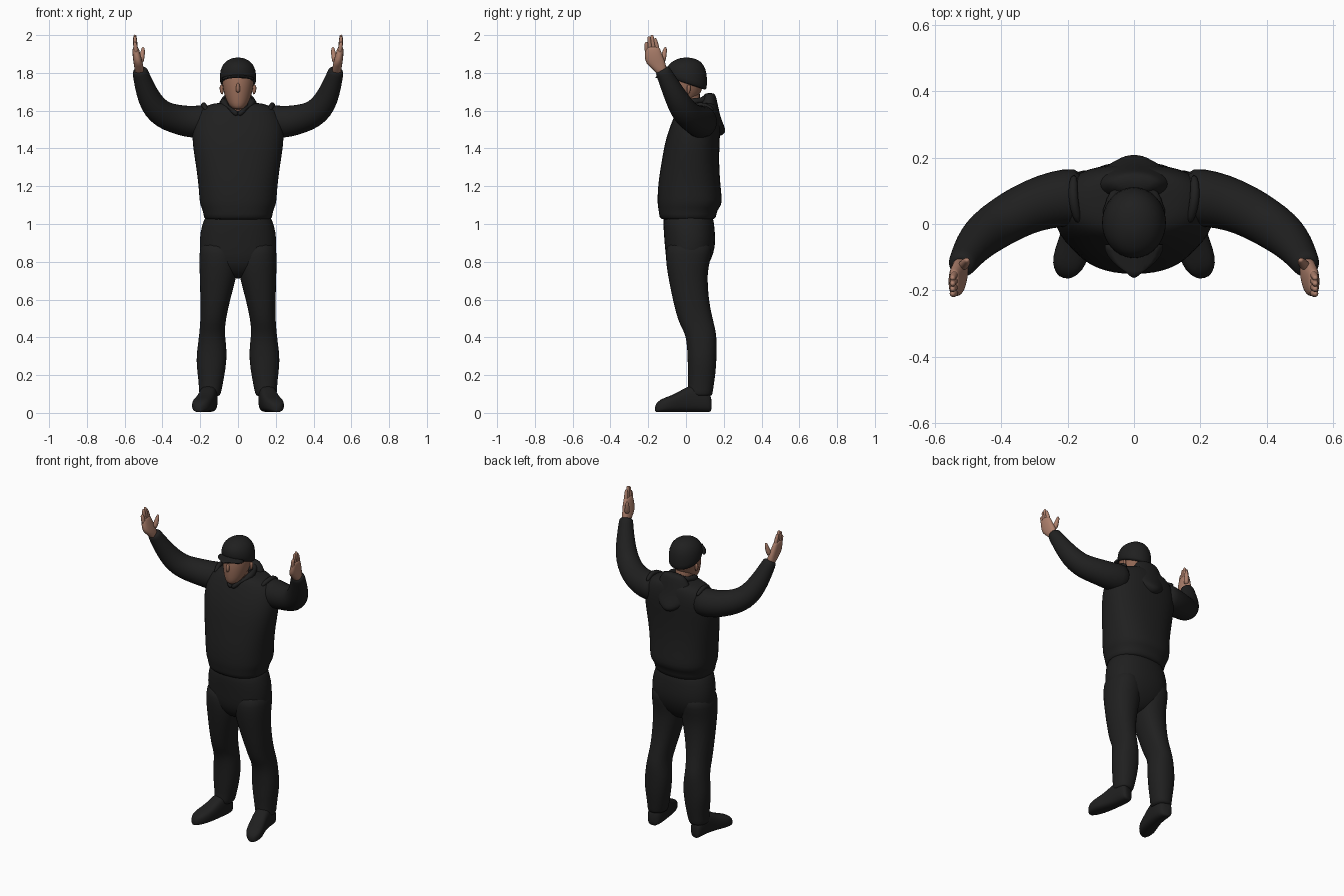
import bpy, bmesh, math
from mathutils import Vector as V


def material(name, rgb):
    m = bpy.data.materials.new(name)
    m.diffuse_color = (*rgb, 1)
    return m


BLACK = material("black cloth", (0.014, 0.014, 0.014))
FACE = material("brown skin", (0.30, 0.145, 0.095))
HAND = material("light brown skin", (0.42, 0.215, 0.15))


def finish(bm, name, mat, mirror=False, subdiv=1):
    bmesh.ops.recalc_face_normals(bm, faces=bm.faces)
    me = bpy.data.meshes.new(name)
    bm.to_mesh(me)
    bm.free()
    me.materials.append(mat)
    for f in me.polygons:
        f.use_smooth = True
    ob = bpy.data.objects.new(name, me)
    bpy.context.collection.objects.link(ob)
    if mirror:
        ob.modifiers.new("mirror", 'MIRROR').use_mirror_merge = False
    if subdiv:
        s = ob.modifiers.new("subdivision", 'SUBSURF')
        s.levels = s.render_levels = subdiv
    return ob


def loft(name, rings, mat, n=16, p=2.0, **kw):
    """Skin closed superellipse rings given as (centre, axis u, axis v)."""
    bm = bmesh.new()
    loops = []
    for c, u, v in rings:
        loop = []
        for i in range(n):
            a = 2 * math.pi * i / n
            ca, sa = math.cos(a), math.sin(a)
            co = (c + u * math.copysign(abs(ca) ** (2 / p), ca)
                  + v * math.copysign(abs(sa) ** (2 / p), sa))
            loop.append(bm.verts.new(co))
        loops.append(loop)
    for a, b in zip(loops, loops[1:]):
        for i in range(n):
            j = (i + 1) % n
            bm.faces.new((a[i], a[j], b[j], b[i]))
    bm.faces.new(loops[0])
    bm.faces.new(loops[-1])
    return finish(bm, name, mat, **kw)


def level(z, y0, y1, x0, x1=None, tilt=0):
    """Horizontal ring between y0..y1 and x0..x1 (or -x0..x0)."""
    if x1 is None:
        x0, x1 = -x0, x0
    ry, cy = (y1 - y0) / 2, (y0 + y1) / 2
    return V(((x0 + x1) / 2, cy, z + tilt * cy)), V(((x1 - x0) / 2, 0, 0)), V((0, ry, ry * tilt))


def tube(name, pts, mat, n=12, **kw):
    """Round tube through (x, y, z, radius) points."""
    cs = [V(q[:3]) for q in pts]
    rings = []
    for i, q in enumerate(pts):
        t = (cs[min(i + 1, len(cs) - 1)] - cs[max(i - 1, 0)]).normalized()
        ref = V((0, 1, 0)) if abs(t.y) < 0.8 else V((0, 0, 1))
        u = t.cross(ref).normalized()
        rings.append((cs[i], u * q[3], t.cross(u) * q[3]))
    return loft(name, rings, mat, n, **kw)


# sweatshirt body with a bloused hem
loft("sweatshirt_body", [level(*r) for r in (
    (1.02, -.125, .145, .17), (1.03, -.142, .16, .182), (1.075, -.146, .165, .187),
    (1.10, -.152, .192, .203), (1.15, -.152, .19, .207), (1.22, -.148, .182, .212),
    (1.32, -.132, .176, .226), (1.42, -.115, .178, .242), (1.49, -.095, .182, .245),
    (1.55, -.072, .182, .235), (1.60, -.048, .175, .21), (1.63, -.03, .165, .165),
    (1.645, .0, .15, .10))], BLACK, n=24, p=2.35)

# raised sleeves
tube("sleeve", [
    (.14, .085, 1.545, .085), (.20, .08, 1.54, .09), (.27, .068, 1.542, .084),
    (.34, .04, 1.558, .078), (.395, .008, 1.578, .074), (.44, -.022, 1.615, .07),
    (.472, -.052, 1.67, .062), (.495, -.083, 1.73, .053), (.512, -.11, 1.785, .045),
    (.519, -.124, 1.812, .042), (.521, -.129, 1.822, .03)], BLACK, n=16, mirror=True)

# shoulder seam folds
tube("shoulder_fold", [(.165, .0, 1.60, .012), (.18, .05, 1.63, .016), (.185, .10, 1.632, .016),
                       (.18, .15, 1.60, .012)], BLACK, n=8, mirror=True)

# collar and hood hanging on the back
tube("collar", [(.0, -.068, 1.575, .014), (.035, -.052, 1.605, .017), (.068, -.012, 1.635, .02),
                (.082, .045, 1.65, .024), (.06, .10, 1.66, .026), (.0, .12, 1.66, .026)],
     BLACK, n=10, mirror=True)
loft("hood", [level(*r) for r in (
    (1.695, .105, .15, .06), (1.675, .085, .16, .085), (1.62, .06, .172, .115),
    (1.56, .07, .185, .125), (1.515, .09, .206, .095), (1.485, .12, .214, .05),
    (1.465, .14, .185, .02))], BLACK)

# trousers
loft("trouser_hips", [level(*r) for r in (
    (1.06, -.115, .14, .17), (1.02, -.122, .148, .183), (.96, -.12, .155, .203),
    (.88, -.113, .158, .207), (.81, -.108, .135, .2), (.75, -.08, .10, .13),
    (.71, -.03, .05, .04))], BLACK, n=20, p=2.3)
loft("trouser_leg", [level(*r) for r in (
    (.92, -.10, .145, .02, .2), (.84, -.112, .138, -.005, .207), (.76, -.103, .118, .0, .206),
    (.70, -.092, .116, .012, .203), (.60, -.072, .122, .04, .201), (.52, -.052, .138, .058, .199),
    (.47, -.035, .15, .066, .202), (.42, -.006, .162, .07, .206), (.36, .004, .164, .06, .214),
    (.28, .008, .163, .058, .224), (.20, .008, .157, .07, .214), (.14, .012, .147, .082, .208),
    (.10, .005, .142, .09, .207), (.085, .02, .135, .10, .2))], BLACK, p=2.25, mirror=True)

# shoes, toes turned outward: (x, y, half width, height)
loft("shoe", [(V((x, y, h / 2 + .004)), V((w, .25 * w, 0)), V((0, 0, h / 2))) for x, y, w, h in (
    (.150, .133, .025, .07), (.150, .118, .042, .115), (.152, .07, .047, .15),
    (.160, .01, .047, .14), (.172, -.04, .049, .105), (.188, -.09, .052, .084),
    (.201, -.13, .046, .07), (.208, -.153, .028, .05), (.211, -.163, .012, .03))],
    BLACK, p=2.9, mirror=True)

# neck and head
loft("neck", [level(*r) for r in (
    (1.54, -.04, .08, .05), (1.60, -.052, .075, .052), (1.66, -.055, .075, .056),
    (1.72, -.05, .08, .058))], FACE, n=12)
loft("head", [level(*r) for r in (
    (1.605, -.088, -.03, .022), (1.625, -.102, .01, .047), (1.66, -.106, .055, .066),
    (1.70, -.108, .085, .078), (1.75, -.105, .098, .087), (1.80, -.09, .098, .086),
    (1.84, -.06, .07, .06))], FACE)
tube("nose", [(0, -.098, 1.75, .008), (0, -.112, 1.715, .013), (0, -.104, 1.695, .011)],
     FACE, n=8)
tube("ear", [(.083, .012, 1.685, .006), (.088, .014, 1.71, .012), (.087, .016, 1.74, .01)],
     FACE, n=8, mirror=True)

# cap crown, lower at the back
loft("cap_crown", [level(z, a, b, x, None, t) for z, a, b, x, t in (
    (1.742, -.09, .10, .087, -.33), (1.746, -.104, .112, .097, -.33), (1.795, -.106, .114, .099, -.2),
    (1.835, -.094, .106, .088, -.1), (1.862, -.072, .08, .066, 0), (1.877, -.04, .045, .036, 0),
    (1.881, -.012, .015, .012, 0))], BLACK, n=20)

# curved cap peak
bm = bmesh.new()
grid = []
for r in range(6):
    t = r / 5
    half = .088 * (1 - t ** 1.8) + .018 * t
    row = []
    for k in range(9):
        s = k / 4 - 1
        x = half * s
        row.append(bm.verts.new((x, -.062 - .10 * t * (1 - .12 * s * s),
                                 1.797 - .018 * t - 3.2 * x * x)))
    grid.append(row)
for a, b in zip(grid, grid[1:]):
    for k in range(8):
        bm.faces.new((a[k], a[k + 1], b[k + 1], b[k]))
peak = finish(bm, "cap_peak", BLACK, subdiv=0)
peak.modifiers.new("thickness", 'SOLIDIFY').thickness = .007

# hands: palm, four fingers and a thumb
loft("palm", [level(*r) for r in (
    (1.79, -.155, -.10, .497, .543), (1.82, -.175, -.102, .497, .549),
    (1.85, -.217, -.105, .503, .553), (1.89, -.22, -.122, .513, .559),
    (1.925, -.217, -.135, .523, .559), (1.94, -.21, -.142, .53, .556))],
    HAND, n=12, p=2.5, mirror=True)
for i, (y, tip_y, tip) in enumerate(((-.207, -.21, 1.965), (-.188, -.196, 1.995),
                                     (-.167, -.18, 2.003), (-.147, -.163, 1.985))):
    tube(f"finger_{i + 1}", [(.538, y, 1.90, .013), (.543, (y + tip_y) / 2, 1.945, .0125),
                             (.546, tip_y, tip - .012, .011), (.546, tip_y, tip, .006)],
         HAND, n=8, mirror=True)
tube("thumb", [(.517, -.128, 1.85, .019), (.508, -.118, 1.89, .016), (.503, -.111, 1.92, .012),
               (.502, -.108, 1.938, .006)], HAND, n=8, mirror=True)
